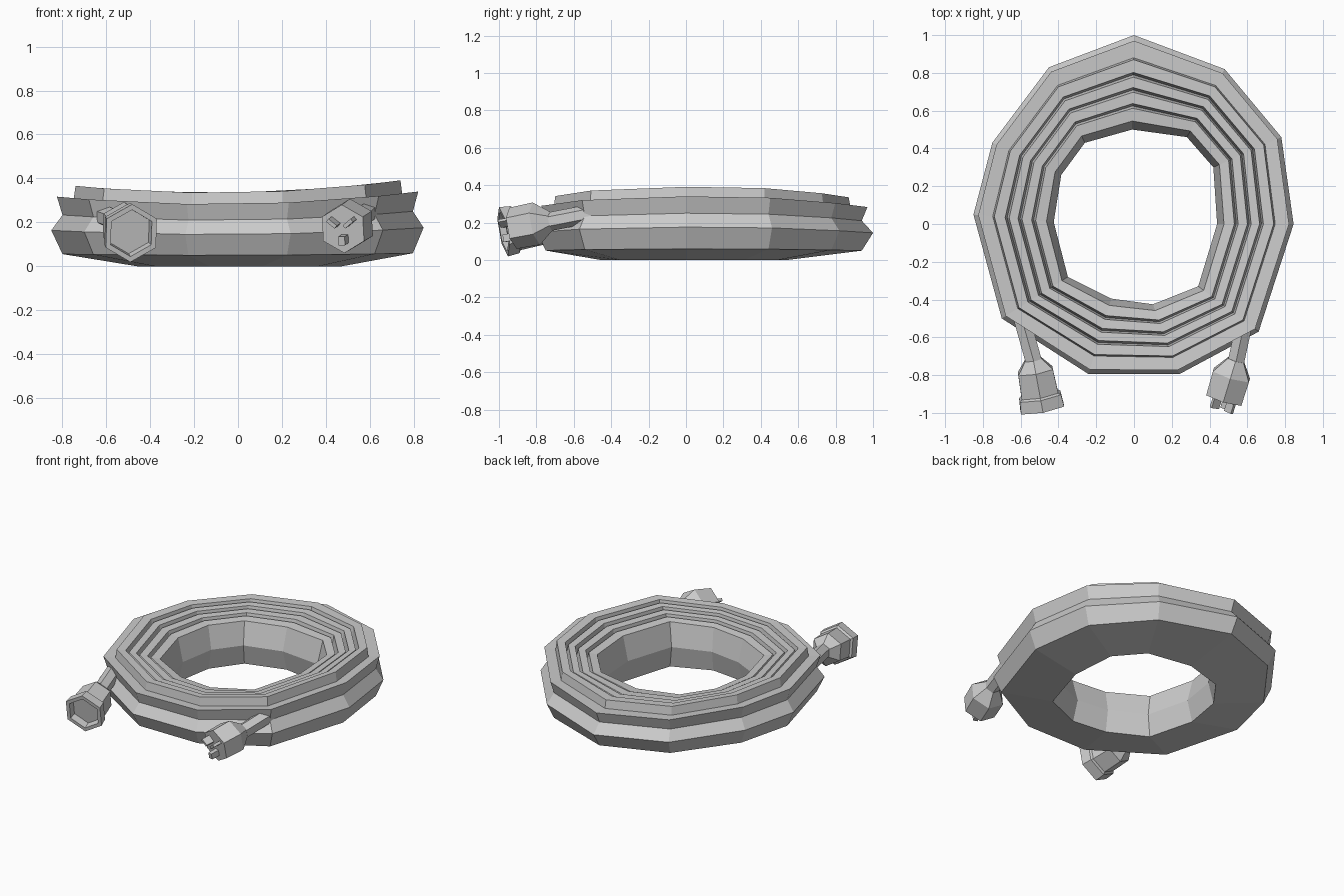
import bpy, bmesh, math
from mathutils import Vector

if "Cube" in bpy.data.objects:
    bpy.data.objects.remove(bpy.data.objects["Cube"])


def make_object(name, bm):
    bmesh.ops.recalc_face_normals(bm, faces=bm.faces)
    mesh = bpy.data.meshes.new(name)
    bm.to_mesh(mesh)
    bm.free()
    obj = bpy.data.objects.new(name, mesh)
    bpy.context.collection.objects.link(obj)
    return obj


def bridge(bm, a, b):
    n = len(a)
    for i in range(n):
        bm.faces.new((a[i], a[(i + 1) % n], b[(i + 1) % n], b[i]))


def frame(axis):
    d = axis.normalized()
    side = d.cross(Vector((0, 0, 1))).normalized()
    return d, side, side.cross(d)


def hex_turned(name, start, end, profile):
    """Hexagonal sections (distance, radius) along the axis start -> end."""
    start = Vector(start)
    d, side, up = frame(Vector(end) - start)
    bm = bmesh.new()
    rings = []
    for dist, r in profile:
        rings.append([bm.verts.new(start + d * dist + r * (
            side * math.sin(k * math.pi / 3) + up * math.cos(k * math.pi / 3)))
            for k in range(6)])
    for a, b in zip(rings, rings[1:]):
        bridge(bm, a, b)
    bm.faces.new(rings[0])
    bm.faces.new(rings[-1])
    return make_object(name, bm)


# coil: an eleven-sided ring, profile blended between inner and outer outlines
outer = [(0, 1.0), (.48, .82), (.78, .46), (.845, 0), (.66, -.57), (.24, -.795),
         (-.24, -.795), (-.70, -.50), (-.85, .05), (-.75, .43), (-.45, .83)]
inner = [(-.01, .50), (.28, .46), (.42, .30), (.44, 0), (.34, -.33), (.10, -.425),
         (-.12, -.395), (-.35, -.28), (-.425, .01), (-.385, .26), (-.26, .43)]
profile = [(.08, 0), (.88, .05), (1, .145), (.88, .21), (.94, .283), (.76, .28),
           (.74, .335)]
# grooves between neighbouring strands on the top, stepping down inwards
for t, z in ((.58, .328), (.42, .315), (.25, .302)):
    profile += [(t + .025, z + .005), (t, z - .05), (t - .025, z - .006)]
profile += [(.09, .29), (0, .14)]

bm = bmesh.new()
rings = []
for o, i in zip(outer, inner):
    ring = []
    for t, z in profile:
        p = Vector(i).lerp(Vector(o), t)
        s = p.x / .73
        ring.append(bm.verts.new((p.x, p.y, z * (1 + .127 * s * s + .037 * s))))
    rings.append(ring)
for k in range(len(rings)):
    bridge(bm, rings[k], rings[(k + 1) % len(rings)])
make_object("cable_coil", bm)

# loose cable ends
hex_turned("socket_cable", (-.60, -.48, .225), (-.53, -.73, .20), [(0, .05), (.26, .05)])
hex_turned("plug_cable", (.59, -.50, .25), (.54, -.73, .205), [(0, .05), (.235, .05)])

# socket with flared rim and recess
hex_turned("socket", (-.535, -.71, .20), (-.485, -.98, .15),
           [(0, .045), (.07, .107), (.20, .113), (.21, .128), (.275, .134),
            (.275, .108), (.225, .104)])

# plug body
plug_back, plug_face = Vector((.54, -.72, .21)), Vector((.478, -.925, .17))
length = (plug_face - plug_back).length
hex_turned("plug", plug_back, plug_face,
           [(0, .05), (.085, .115), (length, .112)])

# three prongs: two blades and a ground pin
d, side, up = frame(plug_face - plug_back)
for name, u, v, w, h, tilt in (("left_blade", -.042, .035, .018, .05, .9),
                               ("right_blade", .036, .035, .018, .05, -.9),
                               ("ground_pin", -.008, -.045, .03, .04, 0)):
    s2 = side * math.cos(tilt) + up * math.sin(tilt)
    u2 = up * math.cos(tilt) - side * math.sin(tilt)
    bm = bmesh.new()
    bmesh.ops.create_cube(bm, size=1)
    for vert in bm.verts:
        c = vert.co.copy()
        vert.co = (plug_face + side * u + up * v + s2 * c.x * w
                   + u2 * c.y * h + d * (.02 + c.z * .075))
    make_object(name, bm)
